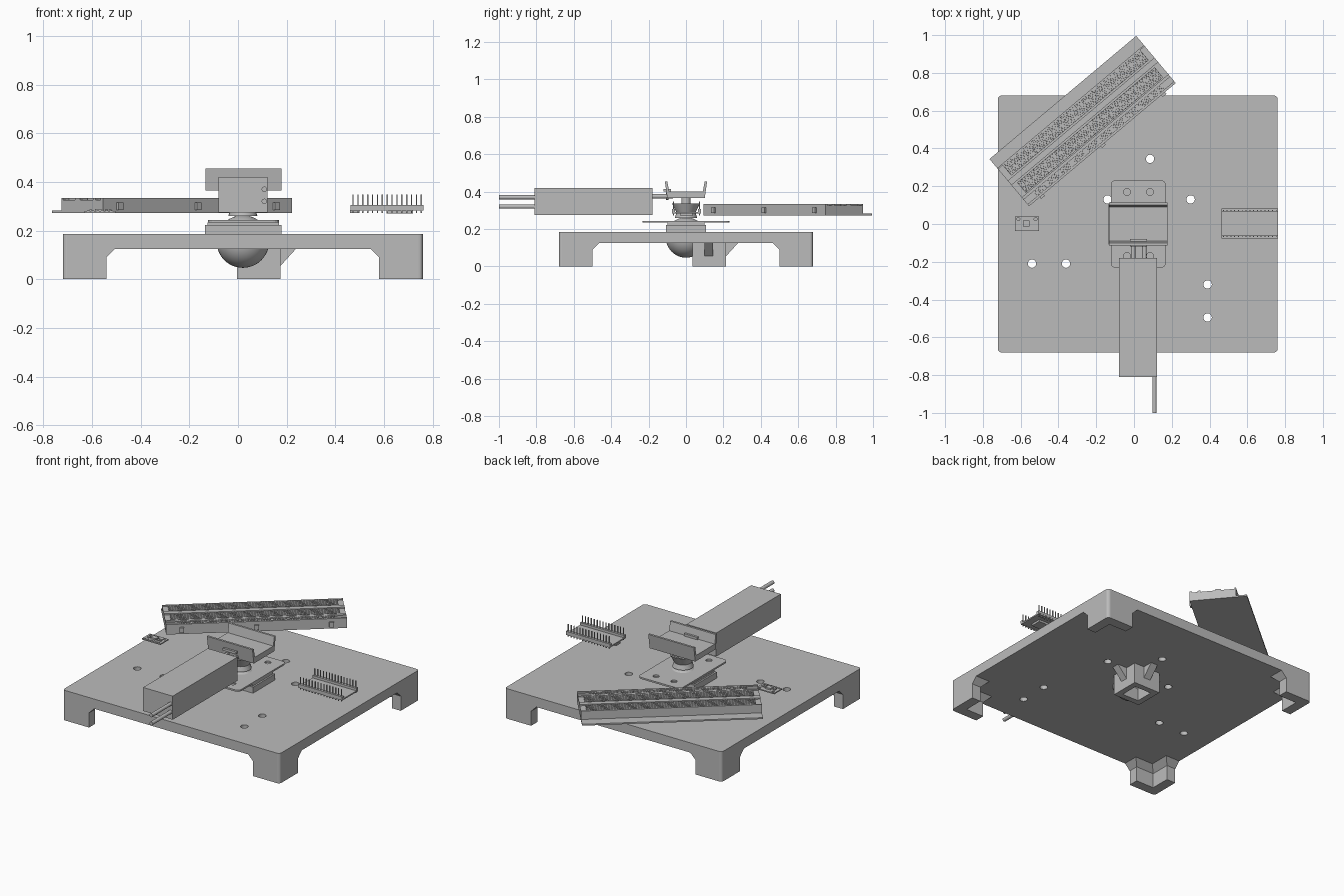
import bpy, bmesh, math
from mathutils import Matrix

cube = bpy.data.objects.get("Cube")
if cube:
    bpy.data.objects.remove(cube, do_unlink=True)

grey = bpy.data.materials.new("plain_grey")
grey.use_nodes = True
grey.diffuse_color = (0.5, 0.5, 0.5, 1)
grey.node_tree.nodes["Principled BSDF"].inputs["Base Color"].default_value = (0.5, 0.5, 0.5, 1)

CX = 0.02  # centre of the base in x


def finish(name, bm, smooth=False):
    bmesh.ops.recalc_face_normals(bm, faces=bm.faces)
    me = bpy.data.meshes.new(name)
    bm.to_mesh(me)
    bm.free()
    me.materials.append(grey)
    ob = bpy.data.objects.new(name, me)
    bpy.context.collection.objects.link(ob)
    if smooth:
        bpy.ops.object.select_all(action='DESELECT')
        ob.select_set(True)
        bpy.context.view_layer.objects.active = ob
        bpy.ops.object.shade_smooth_by_angle(angle=math.radians(35))
    return ob


def add_box(bm, x, y, z):
    m = Matrix.Translation((sum(x) / 2, sum(y) / 2, sum(z) / 2))
    m = m @ Matrix.Diagonal((x[1] - x[0], y[1] - y[0], z[1] - z[0], 1))
    return bmesh.ops.create_cube(bm, size=1, matrix=m)["verts"]


def box(name, x, y, z, corner=0):
    bm = bmesh.new()
    add_box(bm, x, y, z)
    if corner:
        upright = [e for e in bm.edges
                   if abs(e.verts[0].co.z - e.verts[1].co.z) > 1e-4]
        bmesh.ops.bevel(bm, geom=upright, offset=corner, segments=4, profile=0.5, affect='EDGES')
    return finish(name, bm)


def prism(name, pts, axis, a, b):
    """Profile in the plane across the axis, drawn along it from a to b."""
    bm = bmesh.new()
    place = (lambda p, q, t: (t, p, q)) if axis == 'X' else (lambda p, q, t: (p, t, q))
    f = bm.faces.new([bm.verts.new(place(p, q, a)) for p, q in pts])
    new = bmesh.ops.extrude_face_region(bm, geom=[f])["geom"]
    vs = [v for v in new if isinstance(v, bmesh.types.BMVert)]
    bmesh.ops.translate(bm, vec=place(0, 0, b - a), verts=vs)
    return finish(name, bm)


def rod(name, c, r, length, axis='Z', r2=None, sides=24):
    bm = bmesh.new()
    m = Matrix.Translation(c)
    if axis == 'Y':
        m = m @ Matrix.Rotation(math.pi / 2, 4, 'X')
    bmesh.ops.create_cone(bm, cap_ends=True, segments=sides, radius1=r,
                          radius2=r if r2 is None else r2, depth=length, matrix=m)
    return finish(name, bm, True)


def carve(ob, cutters):
    for c in cutters:
        c.hide_render = True
        mod = ob.modifiers.new("cut", 'BOOLEAN')
        mod.operation, mod.solver, mod.object = 'DIFFERENCE', 'EXACT', c
    bpy.context.view_layer.update()
    me = bpy.data.meshes.new_from_object(ob.evaluated_get(bpy.context.evaluated_depsgraph_get()))
    ob.modifiers.clear()
    ob.data = me
    for c in cutters:
        bpy.data.objects.remove(c, do_unlink=True)


# Base: slab with four angled corner legs
base = box("base_plate", (CX - 0.74, CX + 0.74), (-0.68, 0.68), (0, 0.185), 0.018)


def tunnel(c, half):
    return [(c - half, -0.1), (c + half, -0.1), (c + half, 0.09),
            (c + half - 0.035, 0.125), (c - half + 0.035, 0.125), (c - half, 0.09)]


cuts = [prism("cut_x", tunnel(0, 0.5), 'X', -1, 1),
        prism("cut_y", tunnel(CX, 0.56), 'Y', -1, 1)]
bm = bmesh.new()
add_box(bm, (CX - 0.68, CX + 0.68), (-0.62, 0.62), (-0.1, 0.09))
top = max(bm.faces, key=lambda f: f.calc_center_median().z)
cap = bmesh.ops.extrude_discrete_faces(bm, faces=[top])["faces"][0]
for v in cap.verts:
    v.co.x -= math.copysign(0.035, v.co.x - CX)
    v.co.y -= math.copysign(0.035, v.co.y)
    v.co.z = 0.125
cuts.append(finish("cut_inside", bm))
carve(base, cuts)
holes = [(-0.54, -0.21), (-0.36, -0.21), (0.39, -0.32), (0.39, -0.495),
         (0.085, 0.345), (0.30, 0.13), (-0.14, 0.13)]
carve(base, [rod("cut_hole", (x, y, 0.15), 0.022, 0.3) for x, y in holes])

# Square socket under the base, with ribs
socket = box("socket", (-0.005, 0.175), (0.035, 0.215), (0, 0.127))
carve(socket, [box("cut_socket", (0.03, 0.14), (0.07, 0.18), (-0.1, 0.11))])
for side in (-1, 1):
    s = 0.085 + side * 0.085
    prism("socket_rib", [(s, 0.05), (s, 0.127), (s + side * 0.07, 0.127)], 'Y', 0.1, 0.145)
prism("socket_rib_back", [(0.21, 0.05), (0.21, 0.127), (0.28, 0.127)], 'X', 0.062, 0.108)

# Ball joint, its mount and flange
bm = bmesh.new()
bmesh.ops.create_uvsphere(bm, u_segments=40, v_segments=24, radius=0.108,
                          matrix=Matrix.Translation((CX, 0, 0.155)))
finish("ball", bm, True)
box("ball_mount_lower", (-0.135, 0.178), (-0.108, 0.108), (0.185, 0.222))
box("ball_mount_upper", (-0.125, 0.168), (-0.1, 0.1), (0.222, 0.234))
flange = box("flange", (-0.123, 0.168), (-0.232, 0.232), (0.234, 0.244), 0.025)
carve(flange, [rod("cut_flange", (x, y, 0.24), 0.018, 0.018)
               for x in (-0.037, 0.085) for y in (-0.17, 0.17)])

# Stick with dish, carrying the tray
rod("stick", (CX, 0, 0.315), 0.025, 0.11)
rod("stick_collar", (CX, 0, 0.275), 0.06, 0.03, r2=0.05)
dish = rod("stick_dish", (CX, 0, 0.312), 0.05, 0.05, r2=0.075)
carve(dish, [rod("cut_dish", (CX, 0, 0.33), 0.045, 0.06, r2=0.075)])
prism("tray", [(-0.1, 0.365), (0.1, 0.365), (0.113, 0.455), (0.1, 0.455),
               (0.09, 0.4), (-0.09, 0.4), (-0.1, 0.455), (-0.113, 0.455)], 'X', -0.133, 0.178)

# Actuator body with rear leads and front shafts
box("actuator", (-0.08, 0.122), (-0.81, -0.18), (0.275, 0.42))
for z in (0.32, 0.37):
    rod("lead", (0.108, -0.9, z), 0.011, 0.2, 'Y')
for x in (-0.005, 0.055):
    rod("shaft", (x, -0.13, 0.375), 0.012, 0.12, 'Y')
    rod("shaft_end", (x, -0.1, 0.375), 0.02, 0.012, 'Y')
box("shaft_clip", (-0.02, 0.07), (-0.12, -0.08), (0.4, 0.415))

# Plug board, built straight and then turned
board = []


def pitted(name, u, v, z, nu, nv, depth):
    """Raised strip whose top is a grid of small square pits."""
    bm = bmesh.new()
    m = Matrix.Translation((sum(u) / 2, sum(v) / 2, z[1]))
    m = m @ Matrix.Diagonal(((u[1] - u[0]) / 2, (v[1] - v[0]) / 2, 1, 1))
    bmesh.ops.create_grid(bm, x_segments=nu, y_segments=nv, size=1, matrix=m)
    cells = bm.faces[:]
    rim = [e for e in bm.edges if e.is_boundary]
    new = bmesh.ops.extrude_edge_only(bm, edges=rim)["geom"]
    for v_ in new:
        if isinstance(v_, bmesh.types.BMVert):
            v_.co.z = z[0]
    bmesh.ops.inset_individual(bm, faces=cells, thickness=0.003)
    floors = bmesh.ops.extrude_discrete_faces(bm, faces=cells)["faces"]
    lows = bmesh.ops.inset_individual(bm, faces=floors, thickness=0.0005, depth=-depth)
    board.append(finish(name, bm))


board.append(box("board_backing", (-0.507, 0.507), (-0.163, 0.163), (0.273, 0.282)))
board.append(box("board_body", (-0.507, 0.507), (-0.163, 0.1), (0.28, 0.326)))
pitted("board_band", (-0.475, 0.475), (0.022, 0.092), (0.326, 0.334), 63, 5, 0.006)
pitted("board_band", (-0.475, 0.475), (-0.097, -0.027), (0.326, 0.334), 63, 5, 0.006)
for a, b in ((0.092, 0.1), (-0.018, 0.013), (-0.163, -0.15), (-0.118, -0.102)):
    board.append(box("board_ridge", (-0.507, 0.507), (a, b), (0.326, 0.334)))
for i in range(10):
    u = (i - 4.5) * 0.09
    pitted("board_rail", (u - 0.036, u + 0.036), (-0.149, -0.119), (0.326, 0.333), 5, 2, 0.005)
for u in (-0.42, 0, 0.42):
    board.append(box("board_tab", (u - 0.013, u + 0.013), (-0.175, -0.16), (0.285, 0.315)))
turn = Matrix.Translation((-0.272, 0.545, 0)) @ Matrix.Rotation(math.radians(40), 4, 'Z')
for ob in board:
    ob.data.transform(turn)

# Controller board with two upright pin rows
box("controller_board", (0.463, 0.763), (-0.075, 0.08), (0.283, 0.291))
box("controller_chip", (0.61, 0.72), (-0.03, 0.035), (0.271, 0.284))
box("controller_plug", (0.46, 0.5), (-0.02, 0.025), (0.273, 0.284))
for y in (-0.067, 0.072):
    box("pin_header", (0.463, 0.763), (y - 0.009, y + 0.009), (0.29, 0.306))
    bm = bmesh.new()
    for i in range(15):
        x = 0.473 + i * 0.02
        add_box(bm, (x - 0.0025, x + 0.0025), (y - 0.0025, y + 0.0025), (0.272, 0.348))
    finish("header_pins", bm)

# Small sensor board
sensor = box("sensor_board", (-0.63, -0.503), (-0.037, 0.04), (0.273, 0.28))
carve(sensor, [rod("cut_sensor", (x, y, 0.276), 0.008, 0.05)
               for x in (-0.612, -0.521) for y in (0.026,)])
box("sensor_chip", (-0.588, -0.553), (-0.012, 0.018), (0.28, 0.289))
for x in (-0.605, -0.54, -0.525):
    box("sensor_part", (x - 0.006, x + 0.006), (-0.012, 0.008), (0.28, 0.286))
bm = bmesh.new()
for i in range(6):
    x = -0.615 + i * 0.019
    add_box(bm, (x - 0.005, x + 0.005), (-0.033, -0.024), (0.279, 0.283))
finish("sensor_pads", bm)
